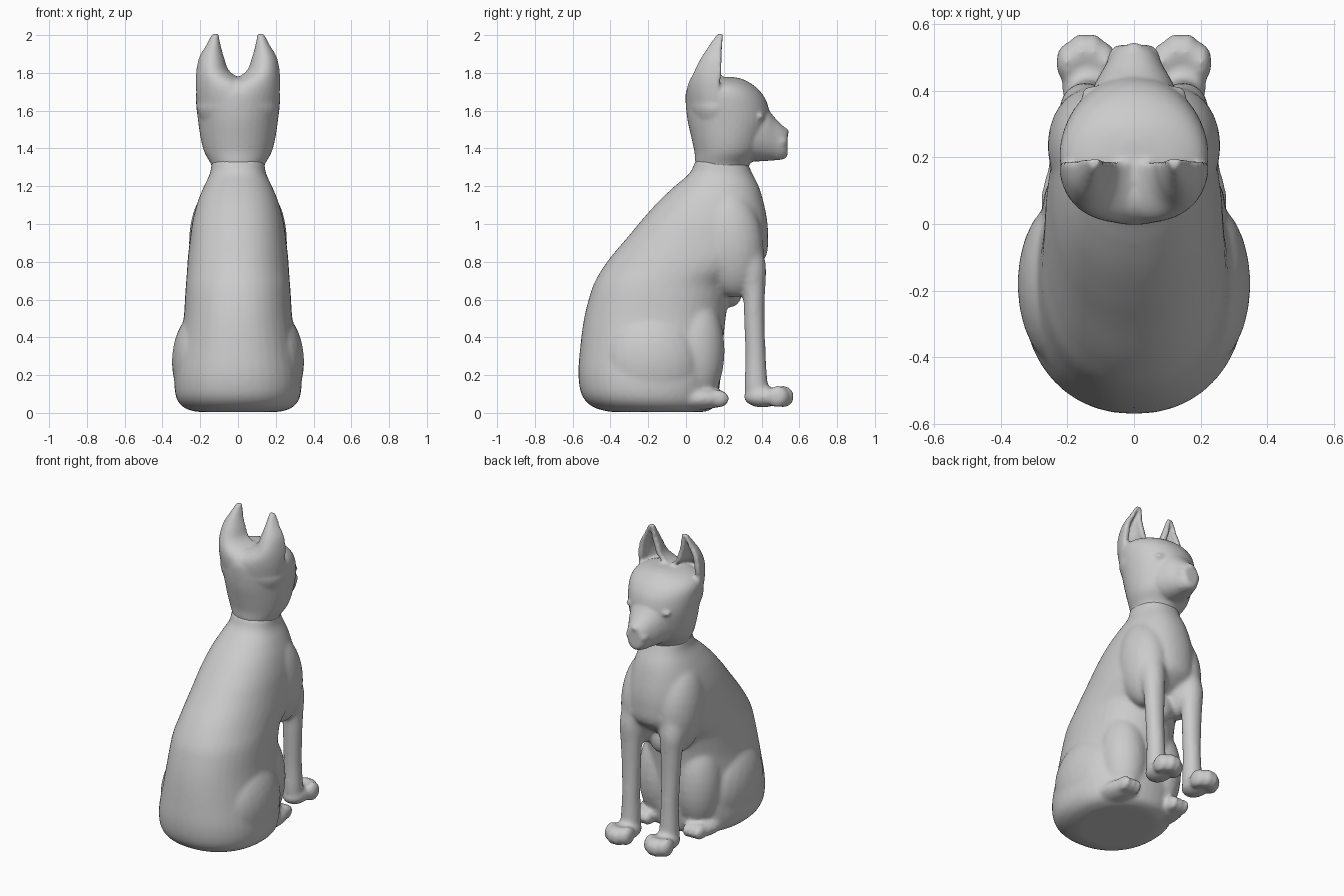
import bpy, bmesh
from math import sin, cos, pi, copysign
from mathutils import Matrix, Vector

if "Cube" in bpy.data.objects:
    bpy.data.objects.remove(bpy.data.objects["Cube"])


def spline(rows, steps=5):
    """Smooth (Catmull-Rom) interpolation of parameter rows."""
    rows = [Vector(r) for r in rows]
    out = []
    for i in range(len(rows) - 1):
        a, b, c, d = rows[max(i - 1, 0)], rows[i], rows[i + 1], rows[min(i + 2, len(rows) - 1)]
        for k in range(steps):
            t = k / steps
            out.append(b + (c - a) * (t / 2) + (a * 2 - b * 5 + c * 4 - d) * (t * t / 2)
                       + (b * 3 - a - c * 3 + d) * (t ** 3 / 2))
    return out + [rows[-1]]


def loft(bm, rings):
    """Closed skin over a list of equal-length point rings."""
    loops = [[bm.verts.new(p) for p in r] for r in rings]
    n = len(loops[0])
    faces = [bm.faces.new((a[i], a[(i + 1) % n], b[(i + 1) % n], b[i]))
             for a, b in zip(loops, loops[1:]) for i in range(n)]
    faces += [bm.faces.new(loops[0]), bm.faces.new(loops[-1])]
    bmesh.ops.recalc_face_normals(bm, faces=faces)


def oval(cx, cy, rx, ry, power=2.0, n=40):
    def s(v):
        return copysign(abs(v) ** (2 / power), v)
    return [(cx + rx * s(cos(2 * pi * i / n)), cy + ry * s(sin(2 * pi * i / n))) for i in range(n)]


def column(bm, rows, power=2.0):
    """Rows of z, back y, front y, half width."""
    loft(bm, [[(x, y, z) for x, y in oval(0, (b + f) / 2, w, (f - b) / 2, power)]
              for z, b, f, w in spline(rows)])


def ball(bm, centre, radii, tilt=0):
    m = Matrix.Translation(centre) @ Matrix.Rotation(tilt, 4, 'X') @ Matrix.Diagonal((*radii, 1))
    bmesh.ops.create_uvsphere(bm, u_segments=24, v_segments=16, radius=1, matrix=m)


def sculpt(name, bm, voxel, smooth):
    """Fuse the overlapping volumes into one smooth skin."""
    mesh = bpy.data.meshes.new(name)
    bm.to_mesh(mesh)
    bm.free()
    ob = bpy.data.objects.new(name, mesh)
    bpy.context.collection.objects.link(ob)
    r = ob.modifiers.new("fuse", 'REMESH')
    r.mode, r.voxel_size, r.use_smooth_shade = 'VOXEL', voxel, True
    s = ob.modifiers.new("soften", 'SMOOTH')
    s.factor, s.iterations = 0.5, smooth
    return ob


# Torso
body = bmesh.new()
column(body, [(0.005, -.40, .10, .22), (.03, -.49, .15, .29), (.09, -.55, .17, .33),
              (.2, -.57, .185, .335), (.35, -.56, .195, .31), (.5, -.54, .21, .288),
              (.62, -.51, .23, .28), (.69, -.485, .26, .275), (.76, -.445, .36, .27),
              (.83, -.395, .425, .265), (.93, -.31, .435, .253), (1.02, -.235, .43, .24),
              (1.12, -.145, .41, .213), (1.2, -.06, .385, .18), (1.27, .02, .35, .148),
              (1.34, .05, .32, .14)], 2.2)
# Belly fur behind the front legs
ball(body, (0, .24, .65), (.09, .06, .09))

for s in (-1, 1):
    # Shoulder
    ball(body, (s * .125, .235, .90), (.135, .175, .29), .12)
    # Front leg, fading into the chest at the shoulder
    legs = spline([(.06, .14, .38, .06, .065), (.15, .14, .372, .06, .062),
                   (.3, .14, .368, .055, .055), (.5, .143, .362, .06, .055),
                   (.66, .145, .358, .068, .062), (.78, .145, .335, .08, .088),
                   (.92, .125, .28, .085, .105), (1.1, .08, .18, .07, .08)])
    loft(body, [[(s * x, y, z) for x, y in oval(cx, cy, rx, ry, n=24)]
                for z, cx, cy, rx, ry in legs])
    # Front paw with toes
    ball(body, (s * .14, .405, .085), (.077, .10, .057))
    for x, y in ((.085, .485), (.124, .514), (.161, .514), (.2, .485)):
        ball(body, (s * x, y, .086), (.034, .06, .059))
    # Thigh
    ball(body, (s * .20, -.18, .27), (.15, .26, .265), .3)
    # Knee and shin
    ball(body, (s * .13, .05, .33), (.145, .155, .30))
    # Hind paw
    ball(body, (s * .185, .06, .075), (.095, .16, .06))
    for x in (.145, .185, .225):
        ball(body, (s * x, .17, .075), (.032, .06, .048))
sculpt("body_and_legs", body, .012, 12)

# Skull
head = bmesh.new()
column(head, [(1.27, .07, .32, .125), (1.32, .05, .34, .145), (1.38, .045, .39, .178),
              (1.45, .03, .42, .197), (1.55, .008, .445, .212), (1.64, -.002, .43, .222),
              (1.70, .0, .395, .22), (1.74, .025, .35, .19), (1.767, .07, .30, .12),
              (1.778, .13, .25, .04)])
# Muzzle: rows of y, middle z, half height, half width
loft(head, [[(x, y, z) for x, z in oval(0, cz, rx, rz, 2.2, 28)] for y, cz, rz, rx in
            spline([(.22, 1.48, .15, .16), (.34, 1.485, .155, .15), (.42, 1.475, .142, .118),
                    (.47, 1.45, .113, .09), (.515, 1.43, .088, .066), (.538, 1.428, .068, .044)])])
# Nose, chin
ball(head, (0, .515, 1.487), (.034, .03, .026))
ball(head, (0, .47, 1.365), (.06, .055, .028))

for s in (-1, 1):
    # Cheek pad
    ball(head, (s * .04, .495, 1.435), (.038, .043, .038))
    # Almond eye
    ball(head, (s * .11, .39, 1.57), (.048, .026, .022))
    # Cupped ear growing out of the back of the head:
    # rows of z, inner x, outer x, back y, front y
    rings = []
    for z, xi, xo, yb, yf in spline([(1.54, -.19, .19, .03, .16), (1.64, -.215, .215, .002, .172),
                                     (1.73, -.10, .224, .008, .175), (1.80, .035, .222, .04, .185),
                                     (1.88, .072, .207, .08, .187), (1.95, .092, .168, .125, .19),
                                     (2.006, .102, .138, .165, .198)]):
        c, w, d = (xi + xo) / 2, (xo - xi) / 2, yf - yb
        w2, d2 = max(w - .034, w * .35), max(d - .04, d * .2)
        arc = [pi * k / 16 for k in range(17)]
        ring = [(s * (c + w * cos(a)), yf - d * sin(a), z) for a in arc]
        ring += [(s * (c + w2 * cos(a)), yf + .002 - d2 * sin(a), z) for a in reversed(arc)]
        rings.append(ring)
    loft(head, rings)
# Saddle between the ears
ball(head, (0, .10, 1.70), (.12, .095, .075))
sculpt("head_and_ears", head, .0095, 5)
